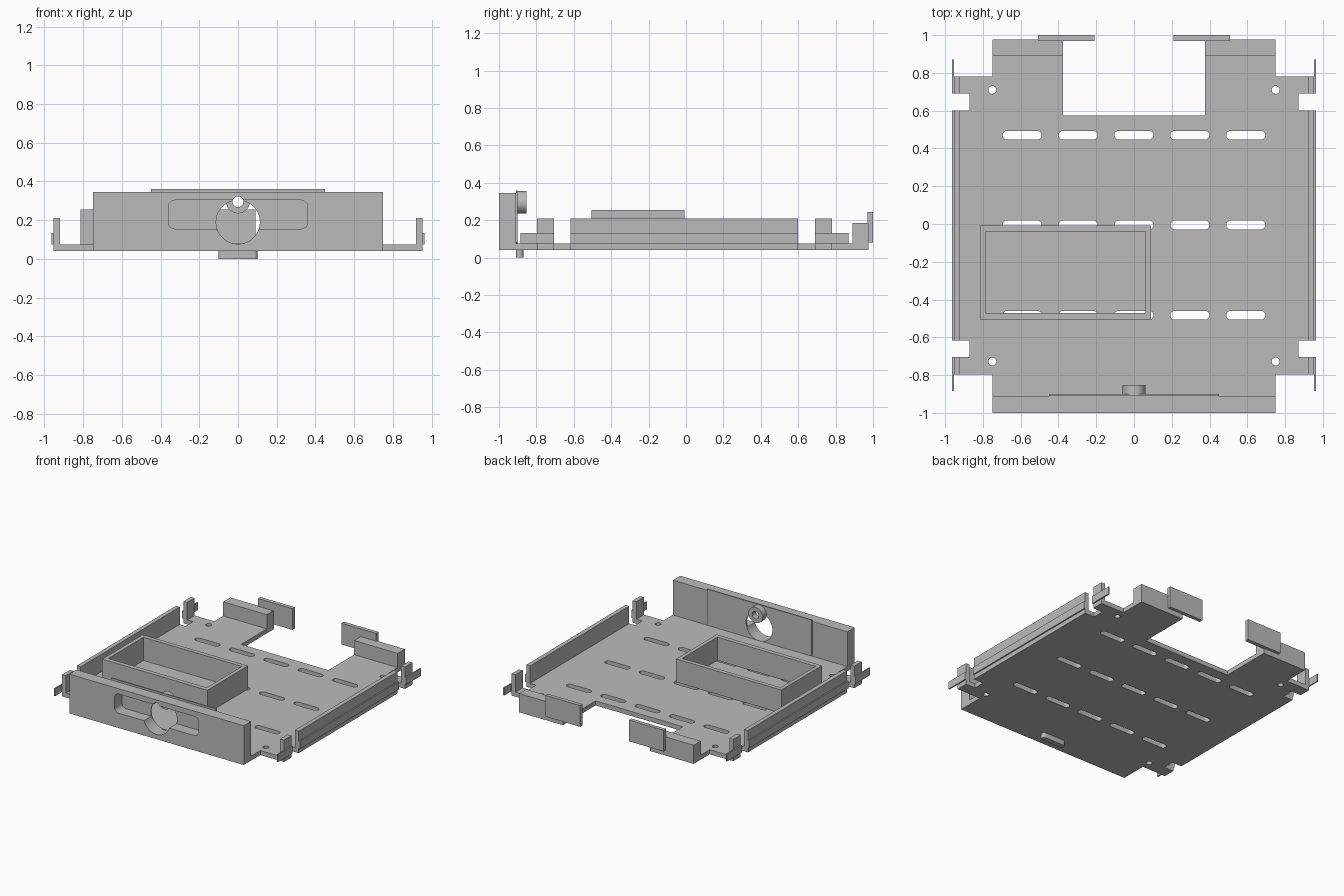
import bpy, bmesh
from math import sin, cos, radians, pi
from mathutils import Matrix

cube = bpy.data.objects.get("Cube")
if cube:
    bpy.data.objects.remove(cube)

GREY = (0.5, 0.5, 0.5, 1)
metal = bpy.data.materials.new("plain_grey")
metal.use_nodes = True
metal.diffuse_color = GREY
metal.node_tree.nodes["Principled BSDF"].inputs["Base Color"].default_value = GREY


def arc(cx, cy, r, a, b, steps=12):
    """Points along an arc from angle a to b in degrees."""
    angles = [radians(a + (b - a) * i / steps) for i in range(steps + 1)]
    return [(cx + r * cos(t), cy + r * sin(t)) for t in angles]


def circle(cx, cy, r, n=32):
    return arc(cx, cy, r, 0, 360, n)[:-1]


def rect(x0, x1, y0, y1):
    return [(x0, y0), (x1, y0), (x1, y1), (x0, y1)]


def slot(cx, cy, length, width):
    r = width / 2
    d = length / 2 - r
    return arc(cx + d, cy, r, -90, 90) + arc(cx - d, cy, r, 90, 270)


def prism(name, outlines, lo, hi, upright=False):
    """Extrude outlines (first outer, rest holes) along z, or along y if upright."""
    curve = bpy.data.curves.new(name, 'CURVE')
    curve.dimensions = '2D'
    curve.fill_mode = 'BOTH'
    curve.extrude = (hi - lo) / 2
    for points in outlines:
        spline = curve.splines.new('POLY')
        spline.points.add(len(points) - 1)
        for p, (x, y) in zip(spline.points, points):
            p.co = (x, y, 0, 1)
        spline.use_cyclic_u = True
    temp = bpy.data.objects.new(name + "_outline", curve)
    bpy.context.collection.objects.link(temp)
    graph = bpy.context.evaluated_depsgraph_get()
    mesh = bpy.data.meshes.new_from_object(temp.evaluated_get(graph))
    bpy.data.objects.remove(temp)
    bpy.data.curves.remove(curve)

    mid = (lo + hi) / 2
    if upright:
        place = Matrix.Translation((0, mid, 0)) @ Matrix.Rotation(pi / 2, 4, 'X')
    else:
        place = Matrix.Translation((0, 0, mid))
    bm = bmesh.new()
    bm.from_mesh(mesh)
    bmesh.ops.remove_doubles(bm, verts=bm.verts, dist=1e-5)
    bmesh.ops.transform(bm, matrix=place, verts=bm.verts)
    bmesh.ops.recalc_face_normals(bm, faces=bm.faces)
    bm.to_mesh(mesh)
    bm.free()
    mesh.materials.clear()
    mesh.materials.append(metal)
    obj = bpy.data.objects.new(name, mesh)
    bpy.context.collection.objects.link(obj)
    bpy.ops.object.select_all(action='DESELECT')
    obj.select_set(True)
    bpy.context.view_layer.objects.active = obj
    bpy.ops.object.shade_smooth_by_angle(angle=radians(30))
    return obj


def box(name, x, y, z):
    return prism(name, [rect(min(x), max(x), *y)], *z)


BOTTOM, TOP = 0.04, 0.075
EDGE = 0.953

# Base plate with corner notches, rear cutout, slots and screw holes
half = [(0.75, -0.91), (0.75, -0.797), (EDGE, -0.797), (EDGE, -0.705),
        (0.87, -0.705), (0.87, -0.617), (EDGE, -0.617), (EDGE, 0.60),
        (0.87, 0.60), (0.87, 0.69), (EDGE, 0.69), (EDGE, 0.78),
        (0.75, 0.78), (0.75, 0.89), (0.375, 0.89), (0.375, 0.575)]
outline = half + [(-x, y) for x, y in reversed(half)]
slots = [slot(i * 0.296, y, 0.207, 0.047)
         for i in range(-2, 3) for y in (0.47, -0.005, -0.483)]
screws = [circle(x, y, 0.021) for x in (-0.75, 0.75) for y in (0.71, -0.728)]
prism("base_plate", [outline] + slots + screws, BOTTOM, TOP)

# Front wall: wide rounded window merged with a round opening
R, CZ = 0.113, 0.19
PIN_R, PIN_Z = 0.028, 0.295
window = (arc(0, CZ, R, 198, 342, 32)
          + arc(0.325, 0.19, 0.035, -90, 0, 6) + arc(0.325, 0.268, 0.035, 0, 90, 6)
          + arc(0, PIN_Z, PIN_R, 16.6, 163.4)
          + arc(-0.325, 0.268, 0.035, 90, 180, 6)
          + arc(-0.325, 0.19, 0.035, 180, 270, 6))
prism("front_wall", [rect(-0.75, 0.75, BOTTOM, 0.345), window], -1, -0.91, True)

# Thin panel behind the wall with a keyhole opening
keyhole = arc(0, CZ, R, 104.1, 435.9, 40) + arc(0, PIN_Z, PIN_R, 9.5, 170.5)
prism("slide_panel", [rect(-0.45, 0.45, 0.08, 0.36), keyhole], -0.91, -0.9, True)
prism("knob_ring", [circle(0, 0.296, 0.061, 40), circle(0, PIN_Z, PIN_R)],
      -0.9, -0.853, True)
prism("bottom_tab", [slot(0, -0.89, 0.2, 0.04)], 0, BOTTOM)

# Open tray frame on the base
prism("tray_frame", [rect(-0.815, 0.09, -0.505, -0.007),
                     rect(-0.785, 0.06, -0.47, -0.04)], TOP, 0.255)

# Mirrored side walls, corner tabs, rails and rear parts
SIDES = {"left": 1, "right": -1}
WALLS = {"side_wall": ((-0.617, 0.60), (-0.617, 0.60)),
         "front_corner": ((-0.797, -0.705), (-0.885, -0.705)),
         "rear_corner": ((0.69, 0.78), (0.69, 0.87))}
for side, s in SIDES.items():
    for part, (wall_y, rail_y) in WALLS.items():
        box(f"{side}_{part}", (s * 0.92, s * EDGE), wall_y, (TOP, 0.21))
        box(f"{side}_{part}_rail", (s * EDGE, s * 0.963), rail_y, (TOP, 0.133))
    box(f"{side}_rear_block", (s * 0.375, s * 0.75), (0.89, 0.977), (BOTTOM, 0.185))
    box(f"{side}_rear_plate", (s * 0.21, s * 0.507), (0.97, 1), (0.08, 0.245))
